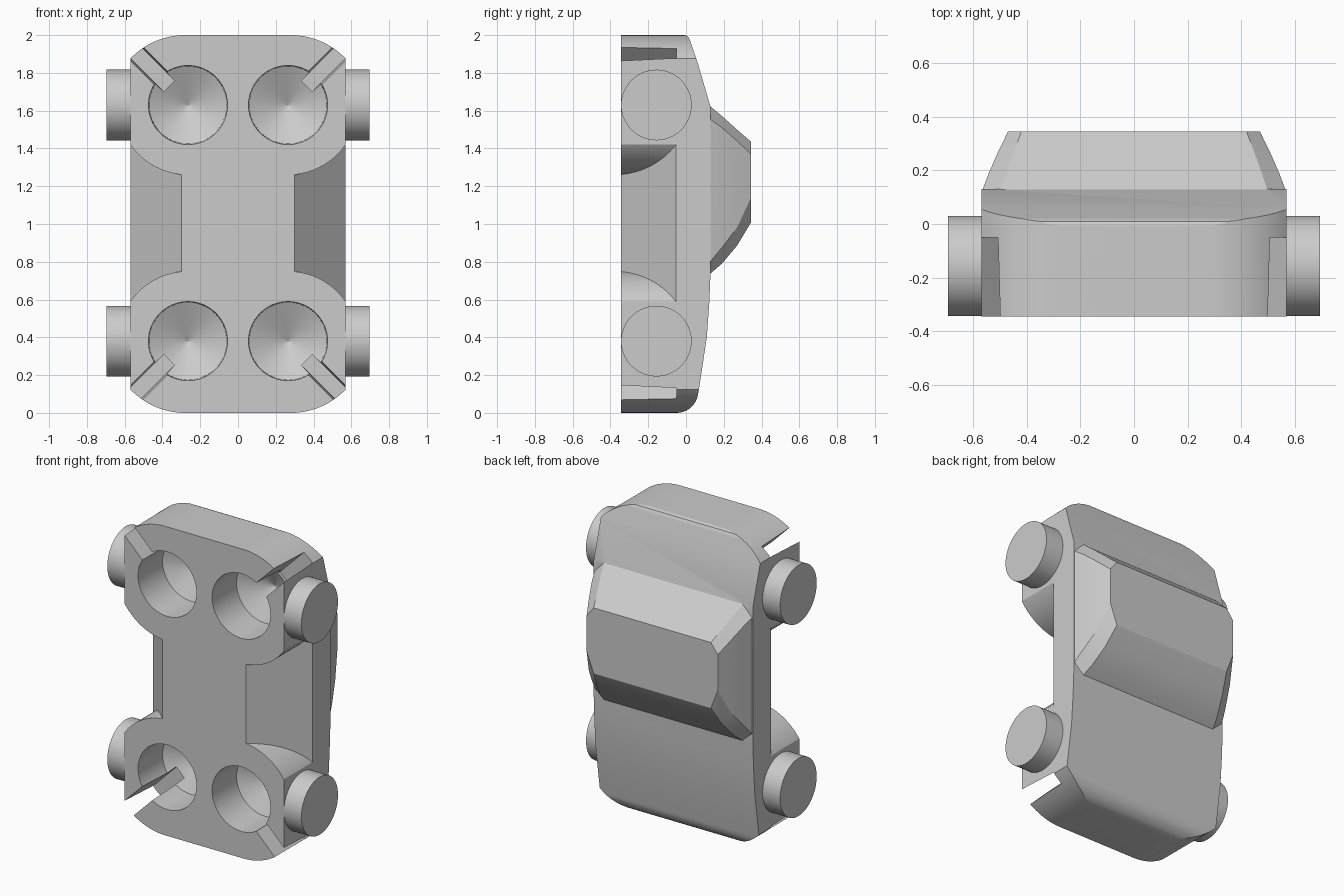
import bpy, bmesh
from math import sin, cos, pi, sqrt

cube = bpy.data.objects.get("Cube")
if cube:
    bpy.data.objects.remove(cube, do_unlink=True)

grey = bpy.data.materials.new("light grey plastic")
grey.use_nodes = True
tone = (0.6, 0.6, 0.6, 1)
grey.diffuse_color = tone
grey.node_tree.nodes["Principled BSDF"].inputs["Base Color"].default_value = tone

UNDER = -0.345                      # underside plane
AXLE_X, AXLES = 0.265, (0.38, 1.63)  # wheel well centres


def loft(name, rings):
    """Closed solid through matching rings of points."""
    bm = bmesh.new()
    loops = [[bm.verts.new(p) for p in ring] for ring in rings]
    n = len(loops[0])
    for a, b in zip(loops, loops[1:]):
        for i in range(n):
            j = (i + 1) % n
            bm.faces.new((a[i], a[j], b[j], b[i]))
    bm.faces.new(loops[0])
    bm.faces.new(loops[-1])
    bmesh.ops.recalc_face_normals(bm, faces=bm.faces)
    mesh = bpy.data.meshes.new(name)
    bm.to_mesh(mesh)
    bm.free()
    mesh.materials.append(grey)
    obj = bpy.data.objects.new(name, mesh)
    bpy.context.collection.objects.link(obj)
    return obj


def combine(obj, other, operation):
    """Apply a boolean and remove the helper."""
    mod = obj.modifiers.new("boolean", 'BOOLEAN')
    mod.object, mod.operation, mod.solver = other, operation, 'EXACT'
    bpy.context.view_layer.objects.active = obj
    bpy.ops.object.modifier_apply(modifier=mod.name)
    bpy.data.objects.remove(other, do_unlink=True)


def smooth(obj, angle):
    bpy.ops.object.select_all(action='DESELECT')
    obj.select_set(True)
    bpy.context.view_layer.objects.active = obj
    bpy.ops.object.shade_smooth_by_angle(angle=angle)


def circle(x, z, r, y, n=64):
    return [(x + r * cos(2 * pi * i / n), y, z + r * sin(2 * pi * i / n)) for i in range(n)]


# body: rounded plan outline crossed with the side profile
corner = [(0.28 + 0.4 * sin(t), 1.6 + 0.4 * cos(t))
          for t in [i * 0.81 / 14 for i in range(15)]]
half = corner + [(x, 2 - z) for x, z in reversed(corner)]
plan = half + [(-x, z) for x, z in reversed(half)]
body = loft("car_body", [[(x, y, z) for x, z in plan] for y in (UNDER, 0.4)])

nose = [(-0.05 + 0.115 * sin(t), 0.115 - 0.115 * cos(t))
        for t in [i * pi / 20 for i in range(10)]]
tail = [(0.13, 0.74), (0.13, 1.62), (0.06, 1.86), (0.02, 1.975), (0.01, 1.993), (-0.005, 2)]
profile = [(-0.5, 0)] + nose + [(0.08, 0.2), (0.11, 0.4), (0.123, 0.58)] + tail + [(-0.5, 2)]
side = loft("side_profile", [[(x, y, z) for y, z in profile] for x in (-0.8, 0.8)])
combine(body, side, 'INTERSECT')


# cabin: chamfered rectangle narrowing to the roof
def cabin_ring(y, wide, narrow, low, low_side, high_side, high):
    right = [(narrow, high), (wide, high_side), (wide, low_side), (narrow, low)]
    return [(x, y, z) for x, z in right + [(-x, z) for x, z in reversed(right)]]


cabin = loft("cabin", [
    cabin_ring(0.0, 0.568, 0.50, 0.73, 0.79, 1.56, 1.63),
    cabin_ring(0.12, 0.568, 0.50, 0.73, 0.79, 1.56, 1.63),
    cabin_ring(0.19, 0.542, 0.477, 0.79, 0.875, 1.51, 1.572),
    cabin_ring(0.27, 0.507, 0.448, 0.885, 0.98, 1.44, 1.50),
    cabin_ring(0.345, 0.47, 0.42, 1.01, 1.14, 1.37, 1.435)])
combine(body, cabin, 'UNION')

for s in (1, -1):
    # sloped side recess, ending in arcs around the wheel wells
    rings = []
    for i in range(17):
        x = 0.3 + 0.3 * i / 16
        rise = sqrt(0.37 ** 2 - (x - AXLE_X) ** 2)
        low, high = AXLES[0] + rise, AXLES[1] - rise
        deep = UNDER + (x - 0.3) * 1.08
        rings.append([(s * x, -0.4, low), (s * x, -0.4, high),
                      (s * x, deep, high), (s * x, deep, low)])
    combine(body, loft("recess_cutter", rings), 'DIFFERENCE')

    for z, up in zip(AXLES, (-1, 1)):
        # drilled well with conical end
        well = loft("well_cutter", [circle(s * AXLE_X, z, r, y) for r, y in
                                    ((0.21, -0.4), (0.205, -0.1), (0.001, 0.0))])
        combine(body, well, 'DIFFERENCE')
        # diagonal corner slot
        rings = []
        for y, w in ((-0.4, 0.052), (-0.05, 0.04)):
            k = w * sqrt(0.5)
            ends = [(0.1, k), (0.1, -k), (0.45, -k), (0.45, k)]
            rings.append([(s * (AXLE_X + a + b), y, z + up * (a - b)) for a, b in ends])
        combine(body, loft("slot_cutter", rings), 'DIFFERENCE')

smooth(body, 0.35)

# wheels
for s, label in ((1, "left"), (-1, "right")):
    for z, end in zip(AXLES, ("front", "rear")):
        rim = circle(-0.157, z, 0.187, 0)
        wheel = loft(f"{end}_{label}_wheel", [[(s * x, p[0], p[2]) for p in rim]
                                              for x in (0.56, 0.695)])
        smooth(wheel, 0.6)
